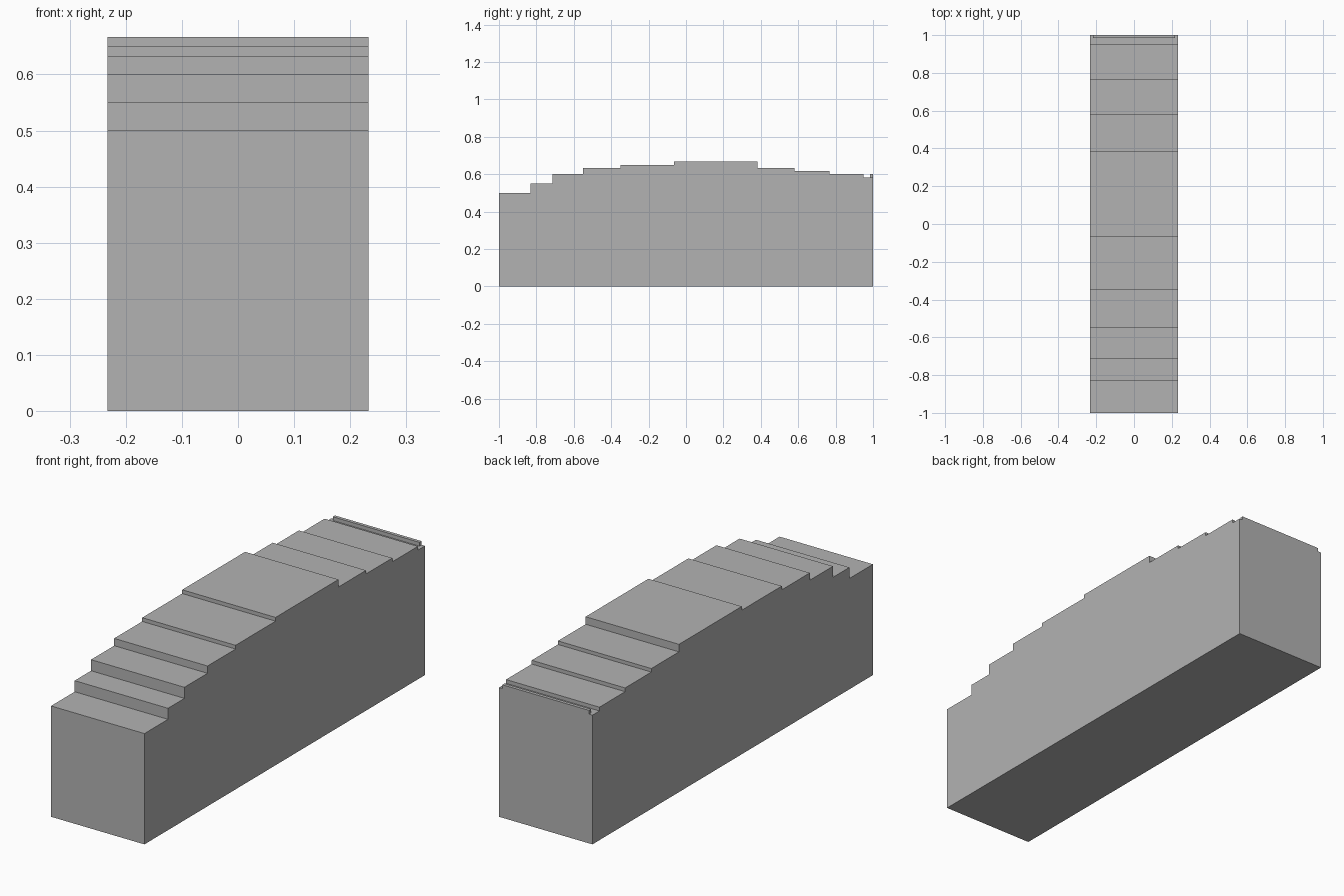
import bpy
import bmesh

cube = bpy.data.objects.get("Cube")
if cube:
    bpy.data.objects.remove(cube, do_unlink=True)

HALF_WIDTH = 0.233

# Single grey material
grey = bpy.data.materials.new("stone grey")
grey.use_nodes = True
colour = (0.45, 0.45, 0.45, 1.0)
grey.diffuse_color = colour
grey.node_tree.nodes["Principled BSDF"].inputs["Base Color"].default_value = colour


def extrude_profile(name, outline, half_width):
    """Extrude a closed (y, z) outline symmetrically across x."""
    bm = bmesh.new()
    face = bm.faces.new([bm.verts.new((-half_width, y, z)) for y, z in outline])
    result = bmesh.ops.extrude_face_region(bm, geom=[face])
    moved = [v for v in result["geom"] if isinstance(v, bmesh.types.BMVert)]
    bmesh.ops.translate(bm, verts=moved, vec=(2 * half_width, 0, 0))
    bmesh.ops.recalc_face_normals(bm, faces=bm.faces)
    mesh = bpy.data.meshes.new(name)
    bm.to_mesh(mesh)
    bm.free()
    mesh.materials.append(grey)
    obj = bpy.data.objects.new(name, mesh)
    bpy.context.collection.objects.link(obj)
    return obj


# Stepped block: each step is (end y, top height), from front to back
steps = [
    (-0.832, 0.5), (-0.715, 0.55), (-0.55, 0.6), (-0.35, 0.633),
    (-0.065, 0.65), (0.383, 0.667), (0.58, 0.633), (0.767, 0.617),
    (0.95, 0.6), (1.0, 0.583),
]
outline = [(-1.0, 0.0)]
start = -1.0
for end, height in steps:
    outline += [(start, height), (end, height)]
    start = end
outline.append((1.0, 0.0))
extrude_profile("stepped_block", outline, HALF_WIDTH)

# Thin raised lip along the back edge
lip = [(0.985, 0.583), (0.985, 0.6), (1.0, 0.6), (1.0, 0.583)]
extrude_profile("back_lip", lip, 0.216)
